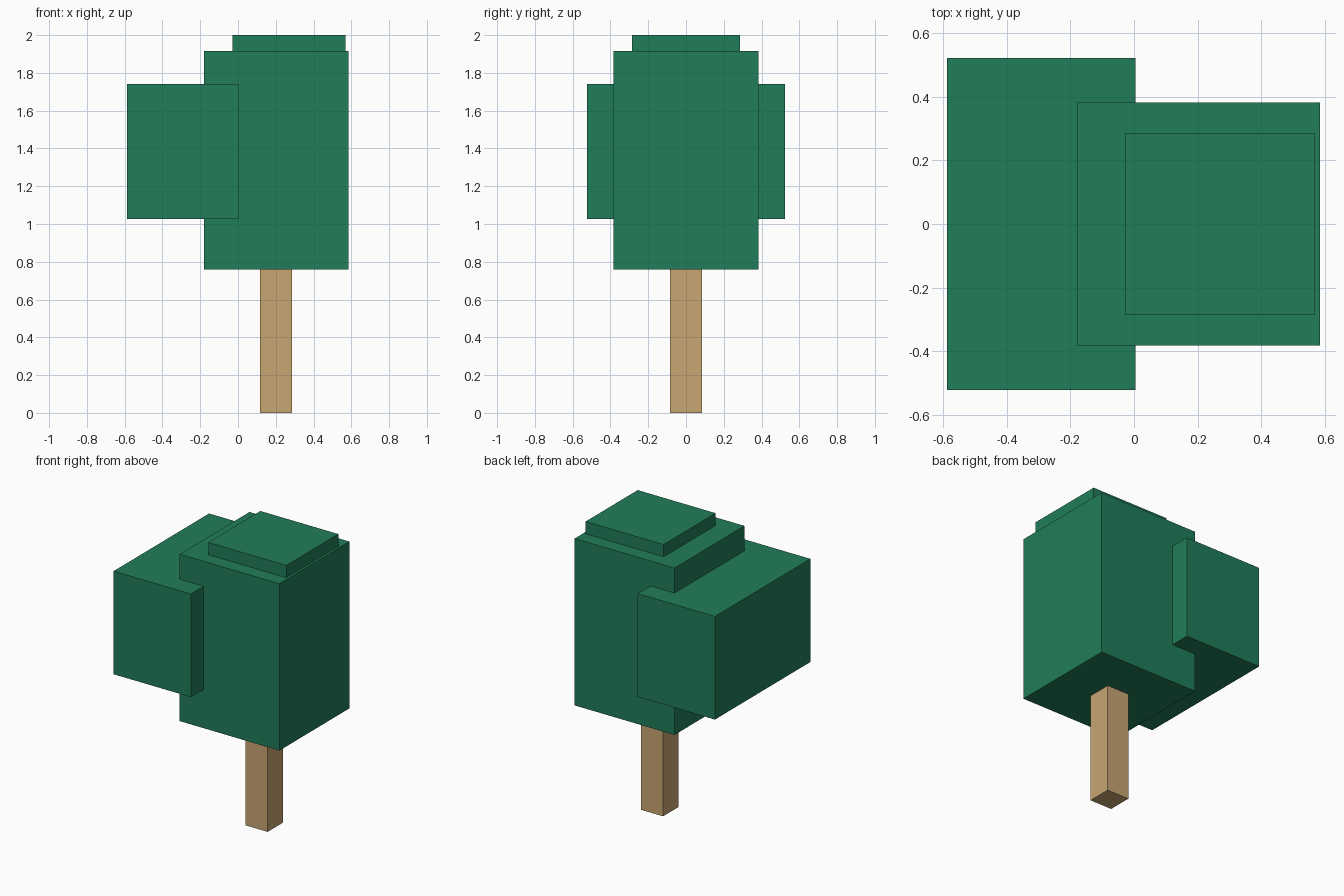
import bpy

if "Cube" in bpy.data.objects:
    bpy.data.objects.remove(bpy.data.objects["Cube"])


def material(name, color):
    m = bpy.data.materials.new(name)
    m.diffuse_color = color
    m.use_nodes = True
    m.node_tree.nodes["Principled BSDF"].inputs["Base Color"].default_value = m.diffuse_color
    return m


def box(name, x, y, z, mat):
    """Axis-aligned box from (min, max) ranges."""
    ranges = (x, y, z)
    bpy.ops.mesh.primitive_cube_add(size=1, location=[(a + b) / 2 for a, b in ranges])
    ob = bpy.context.object
    ob.name = name
    ob.scale = [b - a for a, b in ranges]
    bpy.ops.object.transform_apply(location=False, rotation=False, scale=True)
    ob.data.materials.append(mat)
    return ob


leaf = material("leaf_green", (0.015, 0.205, 0.1, 1))
wood = material("trunk_wood", (0.578, 0.381, 0.171, 1))

# Trunk, its top end tucked into the foliage
box("trunk", (0.117, 0.286), (-0.084, 0.084), (0, 0.80), wood)

# Foliage: main block, wide side block, thin cap
box("foliage_main", (-0.18, 0.586), (-0.383, 0.383), (0.758, 1.915), leaf)
box("foliage_side", (-0.588, 0.005), (-0.523, 0.523), (1.027, 1.742), leaf)
box("foliage_cap", (-0.028, 0.57), (-0.285, 0.285), (1.88, 2.0), leaf)
